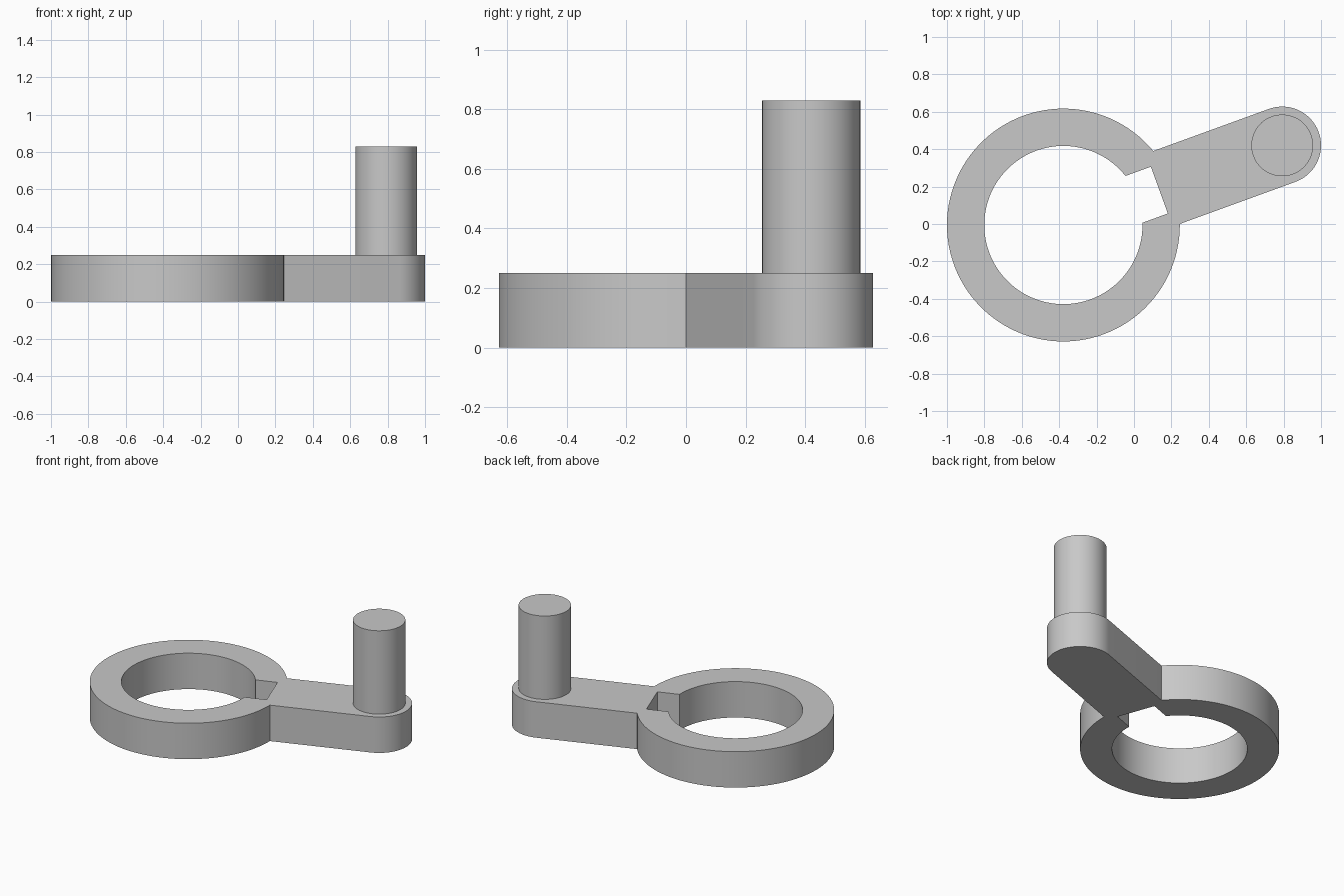
import bpy, bmesh
from math import sin, cos, asin, pi, radians, sqrt
from mathutils import Matrix

cube = bpy.data.objects.get("Cube")
if cube:
    bpy.data.objects.remove(cube, do_unlink=True)

# Main dimensions
RING_R, HOLE_R = 0.6225, 0.423
ARM_LEN, ARM_R = 1.245, 0.2075
NOTCH_HALF, NOTCH_END = 0.133, 0.546
PLATE_H, PIN_R, PIN_TOP = 0.25, 0.165, 0.83
PLACE = Matrix.Translation((-0.3775, -0.0055, 0)) @ Matrix.Rotation(radians(20), 4, 'Z')

grey = bpy.data.materials.new("light grey")
grey.use_nodes = True
grey.diffuse_color = (0.58, 0.58, 0.58, 1)
grey.node_tree.nodes["Principled BSDF"].inputs["Base Color"].default_value = grey.diffuse_color


def arc(radius, start, end, steps, cx=0):
    angles = [start + (end - start) * i / steps for i in range(steps + 1)]
    return [(cx + radius * cos(a), radius * sin(a)) for a in angles]


def finish(obj):
    obj.data.materials.clear()
    obj.data.materials.append(grey)
    bpy.ops.object.select_all(action='DESELECT')
    obj.select_set(True)
    bpy.context.view_layer.objects.active = obj
    bpy.ops.object.shade_smooth_by_angle(angle=radians(30))


# Crank plate outline: ring running into a round-ended arm
join = asin(ARM_R / RING_R)
outline = arc(RING_R, join, 2 * pi - join, 96) + arc(ARM_R, -pi / 2, pi / 2, 40, ARM_LEN)

# Bore with a square keyway pointing along the arm
key = asin(NOTCH_HALF / HOLE_R)
bore = arc(HOLE_R, key, 2 * pi - key, 96)
bore += [(NOTCH_END, -NOTCH_HALF), (NOTCH_END, NOTCH_HALF)]

curve = bpy.data.curves.new("crank_plate_profile", 'CURVE')
curve.dimensions = '2D'
curve.fill_mode = 'BOTH'
curve.extrude = PLATE_H / 2
for loop in (outline, bore):
    spline = curve.splines.new('POLY')
    spline.points.add(len(loop) - 1)
    for point, (x, y) in zip(spline.points, loop):
        point.co = (x, y, 0, 1)
    spline.use_cyclic_u = True
profile = bpy.data.objects.new("crank_plate_profile", curve)
bpy.context.collection.objects.link(profile)
bpy.context.view_layer.update()

# Solid plate from the profile
evaluated = profile.evaluated_get(bpy.context.evaluated_depsgraph_get())
mesh = bpy.data.meshes.new_from_object(evaluated)
bpy.data.objects.remove(profile, do_unlink=True)
bm = bmesh.new()
bm.from_mesh(mesh)
bmesh.ops.remove_doubles(bm, verts=bm.verts, dist=0.0001)
bmesh.ops.recalc_face_normals(bm, faces=bm.faces)
bmesh.ops.translate(bm, verts=bm.verts, vec=(0, 0, PLATE_H / 2))
bmesh.ops.transform(bm, matrix=PLACE, verts=bm.verts)
bm.to_mesh(mesh)
bm.free()
plate = bpy.data.objects.new("crank_plate", mesh)
bpy.context.collection.objects.link(plate)
finish(plate)

# Pin standing on the arm end
pin_mesh = bpy.data.meshes.new("crank_pin")
bm = bmesh.new()
bmesh.ops.create_cone(bm, cap_ends=True, segments=64, radius1=PIN_R, radius2=PIN_R,
                      depth=PIN_TOP - PLATE_H,
                      matrix=PLACE @ Matrix.Translation((ARM_LEN, 0, (PIN_TOP + PLATE_H) / 2)))
bm.to_mesh(pin_mesh)
bm.free()
pin = bpy.data.objects.new("crank_pin", pin_mesh)
bpy.context.collection.objects.link(pin)
finish(pin)
